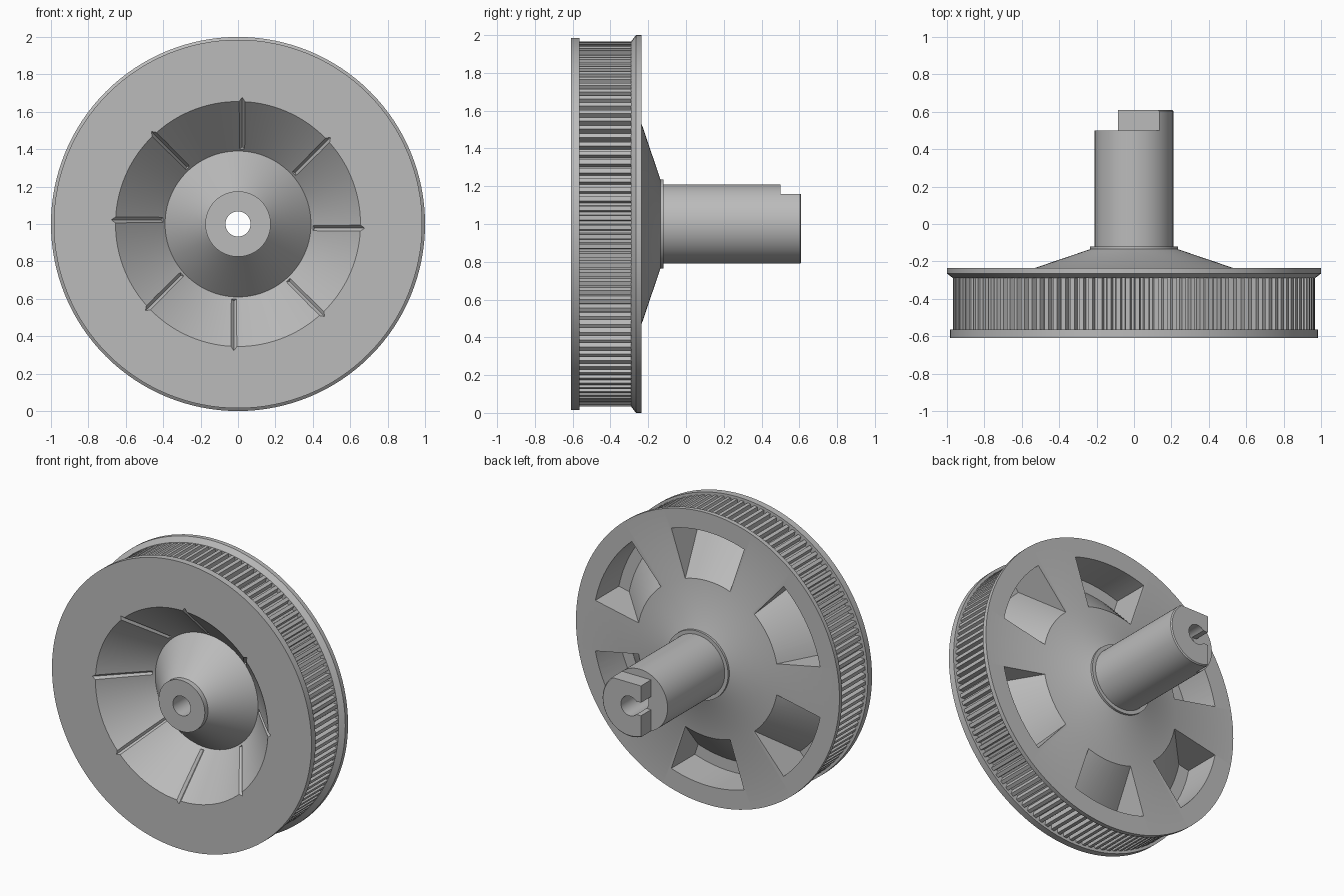
import bpy, bmesh, math
from mathutils import Vector

cube = bpy.data.objects.get("Cube")
if cube:
    bpy.data.objects.remove(cube, do_unlink=True)

CENTRE_Z = 1.0

grey = bpy.data.materials.new("plain_grey")
grey.use_nodes = True
grey.diffuse_color = (0.5, 0.5, 0.5, 1)
grey.node_tree.nodes["Principled BSDF"].inputs["Base Color"].default_value = grey.diffuse_color


def polar(r, y, a):
    return Vector((r * math.cos(a), y, CENTRE_Z + r * math.sin(a)))


def make_object(name, bm):
    bmesh.ops.recalc_face_normals(bm, faces=bm.faces)
    mesh = bpy.data.meshes.new(name)
    bm.to_mesh(mesh)
    bm.free()
    mesh.materials.append(grey)
    obj = bpy.data.objects.new(name, mesh)
    bpy.context.collection.objects.link(obj)
    return obj


def loft(bm, rings, closed):
    """Skin rings of points; cap the ends when the loop is open."""
    rows = [[bm.verts.new(p) for p in ring] for ring in rings]
    pairs = list(zip(rows, rows[1:]))
    if closed:
        pairs.append((rows[-1], rows[0]))
    else:
        bm.faces.new(rows[0])
        bm.faces.new(rows[-1])
    for a, b in pairs:
        for i in range(len(a)):
            j = (i + 1) % len(a)
            bm.faces.new((a[i], a[j], b[j], b[i]))


def revolve(bm, profile, start=0.0, sweep=math.tau, steps=128):
    """Turn a closed (radius, y) profile around the axle."""
    full = sweep >= math.tau
    count = steps if full else steps + 1
    rings = [[polar(r, y, start + sweep * k / steps) for r, y in profile]
             for k in range(count)]
    loft(bm, rings, full)


def cut(target, bm):
    """Subtract a solid from the target, then discard the solid."""
    cutter = make_object("cutter", bm)
    cutter.hide_render = True
    mod = target.modifiers.new("cut", 'BOOLEAN')
    mod.operation = 'DIFFERENCE'
    mod.solver = 'EXACT'
    mod.object = cutter
    bpy.context.view_layer.objects.active = target
    bpy.ops.object.modifier_apply(modifier=mod.name)
    bpy.data.objects.remove(cutter, do_unlink=True)


def smooth(obj, degrees):
    bpy.ops.object.select_all(action='DESELECT')
    obj.select_set(True)
    bpy.context.view_layer.objects.active = obj
    bpy.ops.object.shade_smooth_by_angle(angle=math.radians(degrees))


# Wheel and shaft: hub nose, funnel, flanges, back cone, collar and bored shaft
profile = [
    (0.067, -0.61), (0.175, -0.61), (0.175, -0.575), (0.39, -0.34),
    (0.655, -0.61), (0.985, -0.61), (0.985, -0.565), (0.93, -0.565),
    (0.93, -0.29), (0.967, -0.29), (1.0, -0.265), (1.0, -0.235),
    (0.53, -0.235), (0.235, -0.135), (0.235, -0.12), (0.21, -0.12),
    (0.21, 0.603), (0.203, 0.61), (0.067, 0.61),
]
bm = bmesh.new()
revolve(bm, profile)
wheel = make_object("wheel_and_shaft", bm)

# Six pockets in the back, with sloping floors
pocket = [(0.53, -0.23), (0.79, -0.49), (0.87, -0.49), (0.87, -0.2), (0.56, -0.2)]
bm = bmesh.new()
for k in range(6):
    middle = math.radians(90 + 60 * k)
    half = math.radians(18.5)
    revolve(bm, pocket, middle - half, 2 * half, 14)
cut(wheel, bm)

# Eight V grooves down the funnel, each set slightly off the radius
bm = bmesh.new()
WIDTH, OFFSET = 0.016, 0.022
for k in range(8):
    a = k * math.tau / 8
    radial = Vector((math.cos(a), 0, math.sin(a)))
    tangent = Vector((math.sin(a), 0, -math.cos(a)))
    normal = (radial + Vector((0, 1, 0))).normalized()
    ends = []
    for r, y in ((0.4, -0.355), (0.72, -0.675)):
        mid = polar(r, y, a) + tangent * OFFSET
        ends.append([mid + d * WIDTH for d in (tangent, normal, -tangent, -normal)])
    loft(bm, ends, False)
cut(wheel, bm)

# Shaft tip: flat on top, flat on one side, and a slot into the bore
for x0, x1, z0, z1 in ((-0.3, 0.3, 0.16, 0.3),
                       (-0.3, -0.085, -0.3, 0.3),
                       (-0.2, 0.0, -0.045, 0.045)):
    bm = bmesh.new()
    loft(bm, [[(x, y, CENTRE_Z + z) for x, z in ((x0, z0), (x1, z0), (x1, z1), (x0, z1))]
              for y in (0.5, 0.7)], False)
    cut(wheel, bm)
smooth(wheel, 20)

# Toothed belt track between the flanges
TEETH = 120
bm = bmesh.new()
outline = []
for k in range(TEETH):
    for part, r in ((0.0, 0.935), (0.3, 0.935), (0.42, 0.967), (0.88, 0.967)):
        outline.append((r, (k + part) * math.tau / TEETH))
front, back = [[bm.verts.new(polar(r, y, a)) for r, a in outline] for y in (-0.57, -0.28)]
for i in range(len(outline)):
    j = (i + 1) % len(outline)
    bm.faces.new((front[i], front[j], back[j], back[i]))
track = make_object("belt_teeth", bm)
smooth(track, 20)
